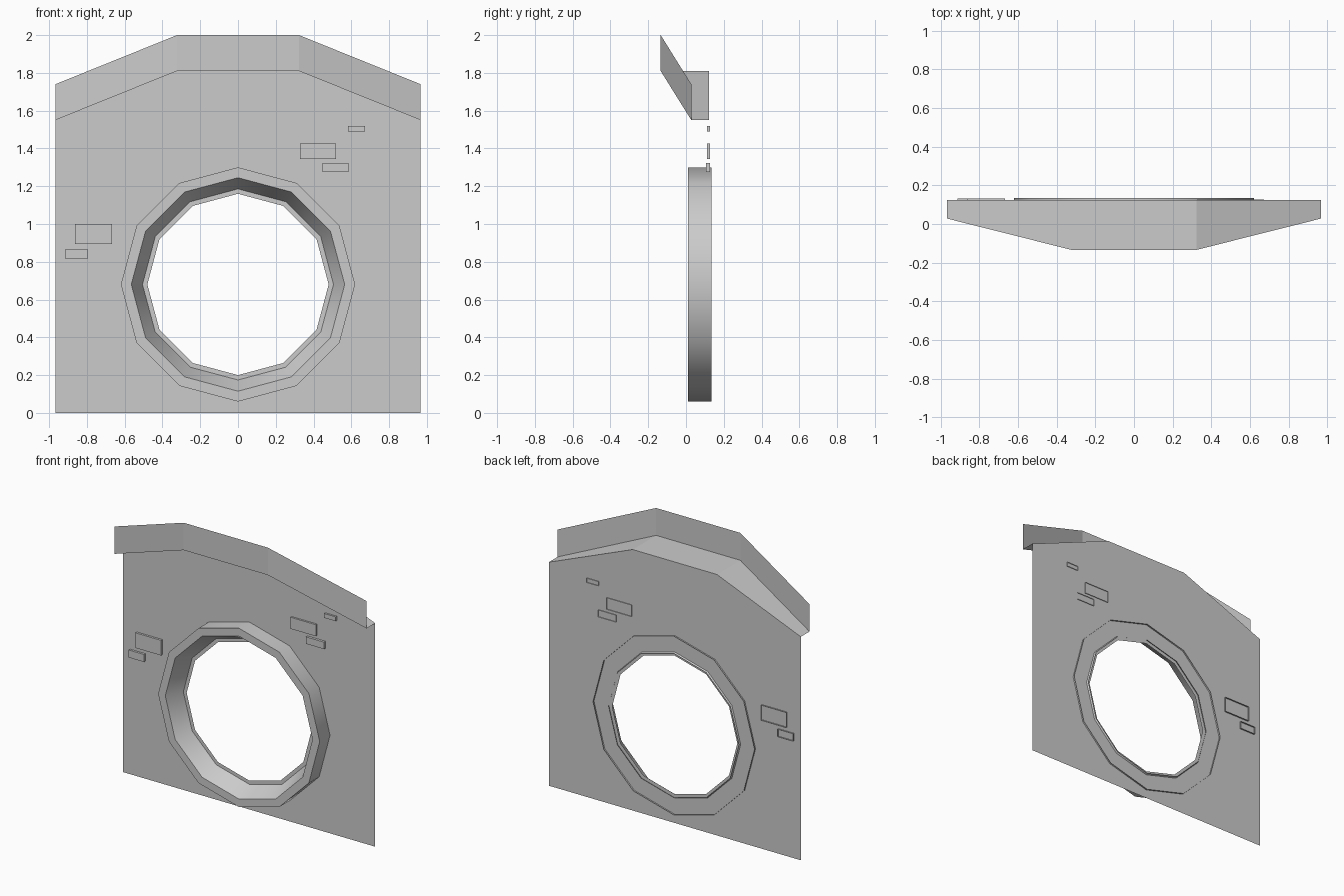
import bpy, bmesh, math
from mathutils import Vector

if "Cube" in bpy.data.objects:
    bpy.data.objects.remove(bpy.data.objects["Cube"])

WALL_Y = 0.123
CZ = 0.68          # centre height of the round opening
SIDES = 12


def finish(bm, name, smooth=False):
    mesh = bpy.data.meshes.new(name)
    bm.to_mesh(mesh)
    bm.free()
    obj = bpy.data.objects.new(name, mesh)
    bpy.context.collection.objects.link(obj)
    if smooth:
        bpy.ops.object.select_all(action='DESELECT')
        obj.select_set(True)
        bpy.context.view_layer.objects.active = obj
        bpy.ops.object.shade_smooth_by_angle(angle=math.radians(40))
    return obj


def circle(bm, r, y):
    return [bm.verts.new((r * math.sin(2 * math.pi * i / SIDES), y,
                          CZ + r * math.cos(2 * math.pi * i / SIDES)))
            for i in range(SIDES)]


# Gable outline, left to right: x, z, y of the overhanging fascia
gable = [(-0.967, 1.55, 0.028), (-0.323, 1.81, -0.134),
         (0.323, 1.81, -0.134), (0.967, 1.55, 0.028)]

# Wall sheet with round opening
bm = bmesh.new()
outline = [bm.verts.new((x, WALL_Y, z)) for x, z, _ in gable]
outline += [bm.verts.new((x, WALL_Y, 0)) for x in (0.967, -0.967)]
edges = []
for loop in (outline, circle(bm, 0.48, WALL_Y)):
    edges += [bm.edges.new((a, b)) for a, b in zip(loop, loop[1:] + loop[:1])]
bmesh.ops.triangle_fill(bm, edges=edges, use_beauty=True, normal=Vector((0, -1, 0)))
bm.normal_update()
for f in bm.faces:
    if f.normal.y > 0:
        f.normal_flip()
finish(bm, "wall")


def strip(name, lower, upper):
    bm = bmesh.new()
    lo = [bm.verts.new(p) for p in lower]
    hi = [bm.verts.new(p) for p in upper]
    for i in range(len(lo) - 1):
        bm.faces.new((lo[i], lo[i + 1], hi[i + 1], hi[i]))
    finish(bm, name)


# Soffit and upright fascia of the roof edge
front = [(x, y, z) for x, z, y in gable]
strip("soffit", [(x, WALL_Y, z) for x, z, _ in gable], front)
strip("fascia", front, [(x, y, z + 0.19) for x, y, z in front])

# Opening surround: open-backed ring with a tapering inside
bm = bmesh.new()
rings = [circle(bm, r, y) for r, y in
         ((0.62, 0.134), (0.62, 0.01), (0.565, 0.01), (0.50, 0.134))]
for a, b in zip(rings, rings[1:]):
    for i in range(SIDES):
        j = (i + 1) % SIDES
        bm.faces.new((a[i], b[i], b[j], a[j]))
bmesh.ops.recalc_face_normals(bm, faces=bm.faces)
bm.normal_update()
if sum(f.normal.y for f in bm.faces if abs(f.normal.y) > 0.95) > 0:
    bmesh.ops.reverse_faces(bm, faces=bm.faces)
finish(bm, "opening_surround", smooth=True)


# Raised bricks, open at the back
def brick(name, x0, x1, z0, z1, y0, y1):
    bm = bmesh.new()
    bmesh.ops.create_cube(bm, size=1)
    for v in bm.verts:
        v.co = ((x0 + x1) / 2 + v.co.x * (x1 - x0),
                (y0 + y1) / 2 + v.co.y * (y1 - y0),
                (z0 + z1) / 2 + v.co.z * (z1 - z0))
    bm.normal_update()
    back = [f for f in bm.faces if f.normal.y > 0.9]
    bmesh.ops.delete(bm, geom=back, context='FACES')
    finish(bm, name)


bricks = [(0.327, 0.52, 1.345, 1.425, 0.11, 0.128),
          (0.448, 0.585, 1.275, 1.323, 0.106, 0.128),
          (0.583, 0.672, 1.49, 1.52, 0.11, 0.128),
          (-0.863, -0.667, 0.895, 1.0, 0.108, 0.133),
          (-0.914, -0.797, 0.815, 0.867, 0.108, 0.133)]
for n, dims in enumerate(bricks):
    brick(f"brick_{n + 1}", *dims)
